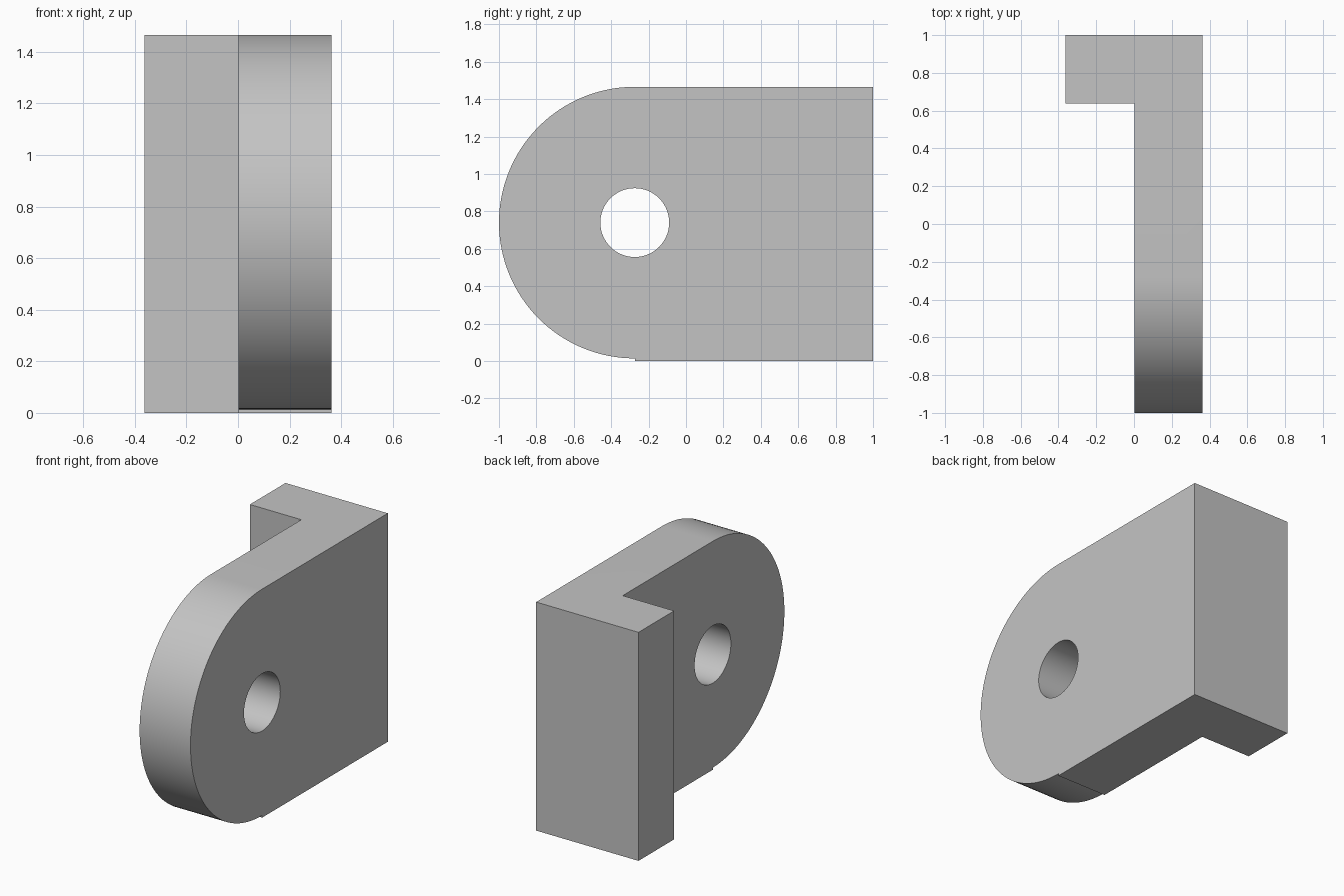
import bpy
import bmesh
import math
from mathutils import Vector

cube = bpy.data.objects.get("Cube")
if cube:
    bpy.data.objects.remove(cube, do_unlink=True)

HALF_X = 0.363            # half width of the bracket
HEIGHT = 1.466
THICK = 0.361             # wall thickness
EYE_Y, EYE_Z = -0.274, 0.74
ROUND_R, HOLE_R = 0.726, 0.184

grey = bpy.data.materials.new("light_grey")
grey.use_nodes = True
colour = (0.55, 0.55, 0.55, 1)
grey.diffuse_color = colour
grey.node_tree.nodes["Principled BSDF"].inputs["Base Color"].default_value = colour


def prism(name, outline, depth):
    """Extrude a closed outline of 3D points along the depth vector."""
    bm = bmesh.new()
    face = bm.faces.new([bm.verts.new(p) for p in outline])
    moved = bmesh.ops.extrude_face_region(bm, geom=[face])["geom"]
    bmesh.ops.translate(bm, vec=Vector(depth),
                        verts=[v for v in moved if isinstance(v, bmesh.types.BMVert)])
    bmesh.ops.recalc_face_normals(bm, faces=bm.faces)
    mesh = bpy.data.meshes.new(name)
    bm.to_mesh(mesh)
    bm.free()
    mesh.materials.append(grey)
    obj = bpy.data.objects.new(name, mesh)
    bpy.context.collection.objects.link(obj)
    return obj


def arc(radius, start, end, steps):
    """Points around the eye centre in the side plane."""
    angles = [math.radians(start + (end - start) * i / steps) for i in range(steps + 1)]
    return [(-1, EYE_Y + radius * math.cos(a), EYE_Z + radius * math.sin(a)) for a in angles]


def cut(target, cutter, operation):
    """Apply a boolean and remove its cutter."""
    cutter.hide_render = True
    mod = target.modifiers.new("cut", 'BOOLEAN')
    mod.operation = operation
    mod.solver = 'EXACT'
    mod.object = cutter
    bpy.context.view_layer.objects.active = target
    bpy.ops.object.modifier_apply(modifier=mod.name)
    bpy.data.objects.remove(cutter, do_unlink=True)


# L-shaped wall and flange, drawn from above
inner_x = HALF_X - THICK
l_outline = [(x, y, -0.5) for x, y in (
    (HALF_X, -1.5), (HALF_X, 1), (-HALF_X, 1), (-HALF_X, 1 - THICK),
    (inner_x, 1 - THICK), (inner_x, -1.5))]
bracket = prism("angle_bracket", l_outline, (0, 0, 2.5))

# Side silhouette: rounded front end with a tiny step under the round
side_outline = arc(ROUND_R, 90, 270, 64) + [
    (-1, EYE_Y, 0), (-1, 1.5, 0), (-1, 1.5, HEIGHT)]
cut(bracket, prism("side_cutter", side_outline, (2, 0, 0)), 'INTERSECT')

# Round bolt hole through the wall
cut(bracket, prism("hole_cutter", arc(HOLE_R, 0, 360, 64)[:-1], (2, 0, 0)), 'DIFFERENCE')

# Smooth the curved surfaces, keep the corners sharp
bpy.ops.object.select_all(action='DESELECT')
bracket.select_set(True)
bpy.context.view_layer.objects.active = bracket
bpy.ops.object.shade_smooth_by_angle(angle=math.radians(30))
